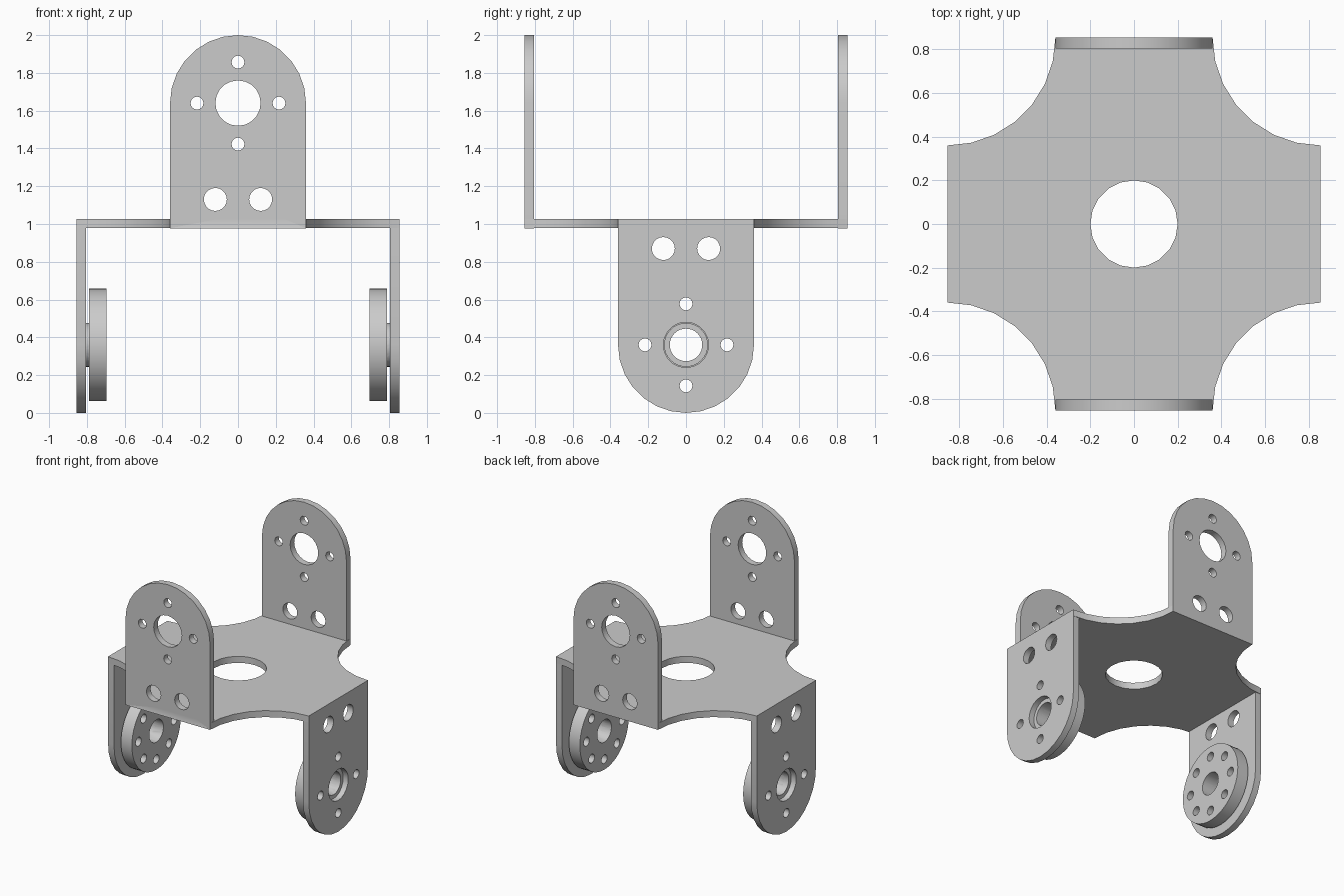
import bpy, bmesh
from math import sin, cos, pi
from mathutils import Matrix

if "Cube" in bpy.data.objects:
    bpy.data.objects.remove(bpy.data.objects["Cube"], do_unlink=True)

GREY = (0.6, 0.6, 0.6, 1)
metal = bpy.data.materials.new("light_grey_metal")
metal.use_nodes = True
metal.diffuse_color = GREY
metal.node_tree.nodes["Principled BSDF"].inputs["Base Color"].default_value = GREY

HALF = 0.855      # half span of the bracket
THICK = 0.05      # sheet thickness
TAB_R = 0.36      # half width and end radius of each tab
PIVOT = 0.36      # height of the lower pivot
BOLT = 0.217      # bolt circle radius
MID = 1.0025      # mid height of the centre plate


def arc(cx, cy, r, start, end, n):
    return [(cx + r * cos(start + (end - start) * i / n),
             cy + r * sin(start + (end - start) * i / n)) for i in range(n + 1)]


def circle(cx, cy, r, n):
    return arc(cx, cy, r, 0, 2 * pi, n)[:-1]


def bolt_holes(count, r, n):
    return [circle(BOLT * cos(2 * pi * i / count), BOLT * sin(2 * pi * i / count), r, n)
            for i in range(count)]


def sheet(name, loops, depth, matrix):
    """Extrude an outline with holes, centred on its plane."""
    curve = bpy.data.curves.new(name + "_outline", 'CURVE')
    curve.dimensions = '2D'
    curve.fill_mode = 'BOTH'
    curve.extrude = depth / 2
    for loop in loops:
        spline = curve.splines.new('POLY')
        spline.points.add(len(loop) - 1)
        for point, (x, y) in zip(spline.points, loop):
            point.co = (x, y, 0, 1)
        spline.use_cyclic_u = True
    temp = bpy.data.objects.new(name + "_outline", curve)
    bpy.context.collection.objects.link(temp)
    bpy.context.view_layer.update()
    mesh = bpy.data.meshes.new_from_object(
        temp.evaluated_get(bpy.context.evaluated_depsgraph_get()))
    bpy.data.objects.remove(temp, do_unlink=True)
    bpy.data.curves.remove(curve)

    bm = bmesh.new()
    bm.from_mesh(mesh)
    bmesh.ops.remove_doubles(bm, verts=bm.verts, dist=0.0001)
    bmesh.ops.dissolve_degenerate(bm, edges=bm.edges, dist=0.0001)
    bm.transform(matrix)
    bmesh.ops.recalc_face_normals(bm, faces=bm.faces)
    bm.to_mesh(mesh)
    bm.free()
    mesh.materials.clear()
    mesh.materials.append(metal)
    mesh.name = name
    obj = bpy.data.objects.new(name, mesh)
    bpy.context.collection.objects.link(obj)
    return obj


def union(base, part):
    """Weld a part into the base and discard the part."""
    mod = base.modifiers.new("weld", 'BOOLEAN')
    mod.operation = 'UNION'
    mod.solver = 'EXACT'
    mod.object = part
    bpy.context.view_layer.update()
    mesh = bpy.data.meshes.new_from_object(
        base.evaluated_get(bpy.context.evaluated_depsgraph_get()))
    base.modifiers.clear()
    base.data = mesh
    bpy.data.objects.remove(part, do_unlink=True)


def smooth(obj):
    bpy.ops.object.select_all(action='DESELECT')
    obj.select_set(True)
    bpy.context.view_layer.objects.active = obj
    bpy.ops.object.shade_smooth_by_angle(angle=0.52)


# Centre plate with four concave corners and a round opening
outline = []
for k, (sx, sy) in enumerate([(1, 1), (-1, 1), (-1, -1), (1, -1)]):
    start = 1.5 * pi + k * pi / 2
    outline += arc(sx * HALF, sy * HALF, HALF - TAB_R, start, start - pi / 2, 7)
bracket = sheet("bracket", [outline, circle(0, 0, 0.2, 20)], THICK,
                Matrix.Translation((0, 0, MID)))

# Tab outline around its pivot, rounded end up, straight end at the plate
root = MID - THICK / 2 - (2 - PIVOT)
tab = [[(-TAB_R, root), (TAB_R, root)] + arc(0, 0, TAB_R, 0, pi, 14),
       circle(0, 0, 0.12, 20)] + bolt_holes(4, 0.034, 16)
tab += [circle(s * 0.12, -0.51, 0.061, 20) for s in (-1, 1)]

# Upright tabs front and back, hanging tabs left and right
stand = Matrix.Rotation(pi / 2, 4, 'X')
quarter = Matrix.Rotation(pi / 2, 4, 'Z')
flip = Matrix.Rotation(pi, 4, 'X')
offset = HALF - THICK / 2
for s in (-1, 1):
    up = Matrix.Translation((0, s * offset, 2 - PIVOT)) @ stand
    union(bracket, sheet("upright_tab", tab, THICK, up))
    down = Matrix.Translation((s * offset, 0, PIVOT)) @ quarter @ flip @ stand
    union(bracket, sheet("hanging_tab", tab, THICK, down))
smooth(bracket)

# Round hubs inside the hanging tabs, each with a locating boss
bore = circle(0, 0, 0.086, 32)
for side, s in (("left", 1), ("right", -1)):
    def place(x):
        return Matrix.Translation((s * x, 0, PIVOT)) @ quarter @ stand
    hub = sheet(side + "_hub", [circle(0, 0, 0.298, 48), bore] + bolt_holes(8, 0.034, 16),
                0.093, place(0.742))
    union(hub, sheet("boss", [circle(0, 0, 0.116, 32), bore], 0.04, place(0.795)))
    smooth(hub)
